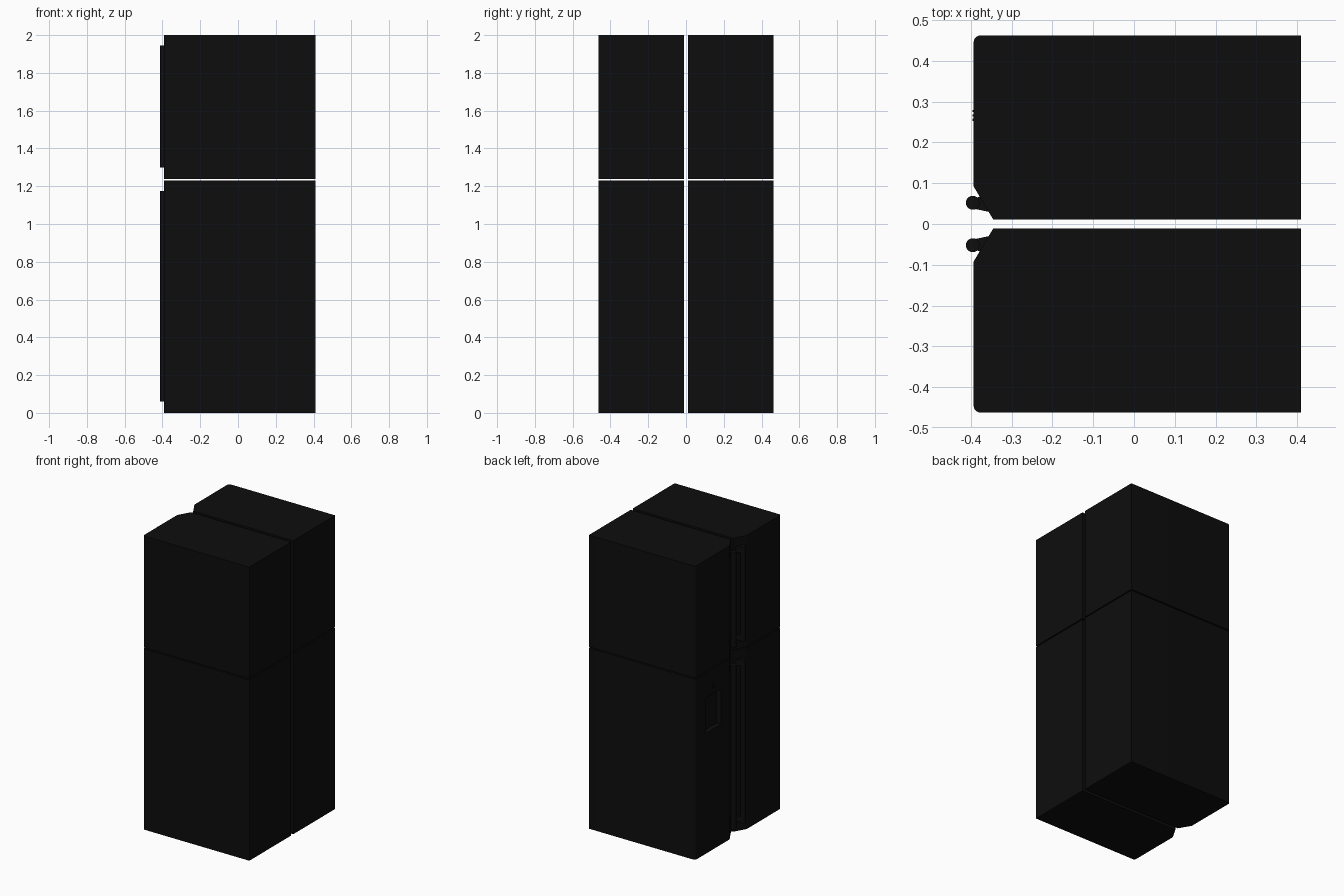
import bpy, bmesh, math

if "Cube" in bpy.data.objects:
    bpy.data.objects.remove(bpy.data.objects["Cube"])

black = bpy.data.materials.new("black")
black.diffuse_color = (0.004, 0.004, 0.004, 1)
black.use_nodes = True
black.node_tree.nodes["Principled BSDF"].inputs["Base Color"].default_value = black.diffuse_color


def finish(name, bm, smooth=True):
    bmesh.ops.recalc_face_normals(bm, faces=bm.faces)
    me = bpy.data.meshes.new(name)
    bm.to_mesh(me)
    bm.free()
    me.materials.append(black)
    ob = bpy.data.objects.new(name, me)
    bpy.context.collection.objects.link(ob)
    if smooth:
        bpy.ops.object.select_all(action='DESELECT')
        ob.select_set(True)
        bpy.context.view_layer.objects.active = ob
        bpy.ops.object.shade_smooth_by_angle(angle=math.radians(30))
    return ob


def prism(name, pts, z0, z1, side=1):
    """Extrude an x-y outline between two heights; side mirrors it in y."""
    bm = bmesh.new()
    face = bm.faces.new([bm.verts.new((x, y * side, z0)) for x, y in pts])
    new = bmesh.ops.extrude_face_region(bm, geom=[face])["geom"]
    bmesh.ops.translate(bm, vec=(0, 0, z1 - z0),
                        verts=[v for v in new if isinstance(v, bmesh.types.BMVert)])
    return finish(name, bm)


def circle(cx, cy, r, n=20):
    return [(cx + r * math.cos(2 * math.pi * i / n),
             cy + r * math.sin(2 * math.pi * i / n)) for i in range(n)]


# Cabinet outline: slanted grip edge at the middle, rounded outer front corner
R = 0.016
corner = [(-0.393 + R - R * math.sin(a), 0.462 - R + R * math.cos(a))
          for a in [i * math.pi / 12 for i in range(7)]]
cabinet = [(0.409, 0.011), (0.409, 0.462)] + corner + [(-0.393, 0.092), (-0.345, 0.011)]
neck = [(-0.395, 0.062), (-0.374, 0.068), (-0.352, 0.029), (-0.39, 0.037)]

# Four compartments, each with a bar handle on two brackets
parts = {}
for side, s in (("left", 1), ("right", -1)):
    for level, z0, z1, h0, h1 in (("lower", 0, 1.231, 0.06, 1.175),
                                  ("upper", 1.239, 2.0, 1.298, 1.945)):
        parts[level + side] = prism(f"{level}_{side}_cabinet", cabinet, z0, z1, s)
        prism(f"{level}_{side}_handle", circle(-0.395, 0.052, 0.017), h0, h1, s)
        for end, b in (("bottom", h0 + 0.005), ("top", h1 - 0.045)):
            prism(f"{level}_{side}_{end}_bracket", neck, b, b + 0.04, s)

# Shallow dispenser recess in the lower left door
cutter = prism("dispenser_cutter", [(-0.5, 0.175), (-0.5, 0.355),
                                    (-0.36, 0.345), (-0.36, 0.185)], 0.82, 1.06)
door = parts["lowerleft"]
mod = door.modifiers.new("dispenser", 'BOOLEAN')
mod.object = cutter
mod.solver = 'EXACT'
bpy.context.view_layer.objects.active = door
bpy.ops.object.modifier_apply(modifier=mod.name)
bpy.data.objects.remove(cutter)

# Control buttons above the recess
for i in range(3):
    y = 0.255 + 0.011 * i
    prism(f"button_{i + 1}", [(-0.396, y - 0.003), (-0.396, y + 0.003),
                              (-0.39, y + 0.003), (-0.39, y - 0.003)], 1.10, 1.12)
